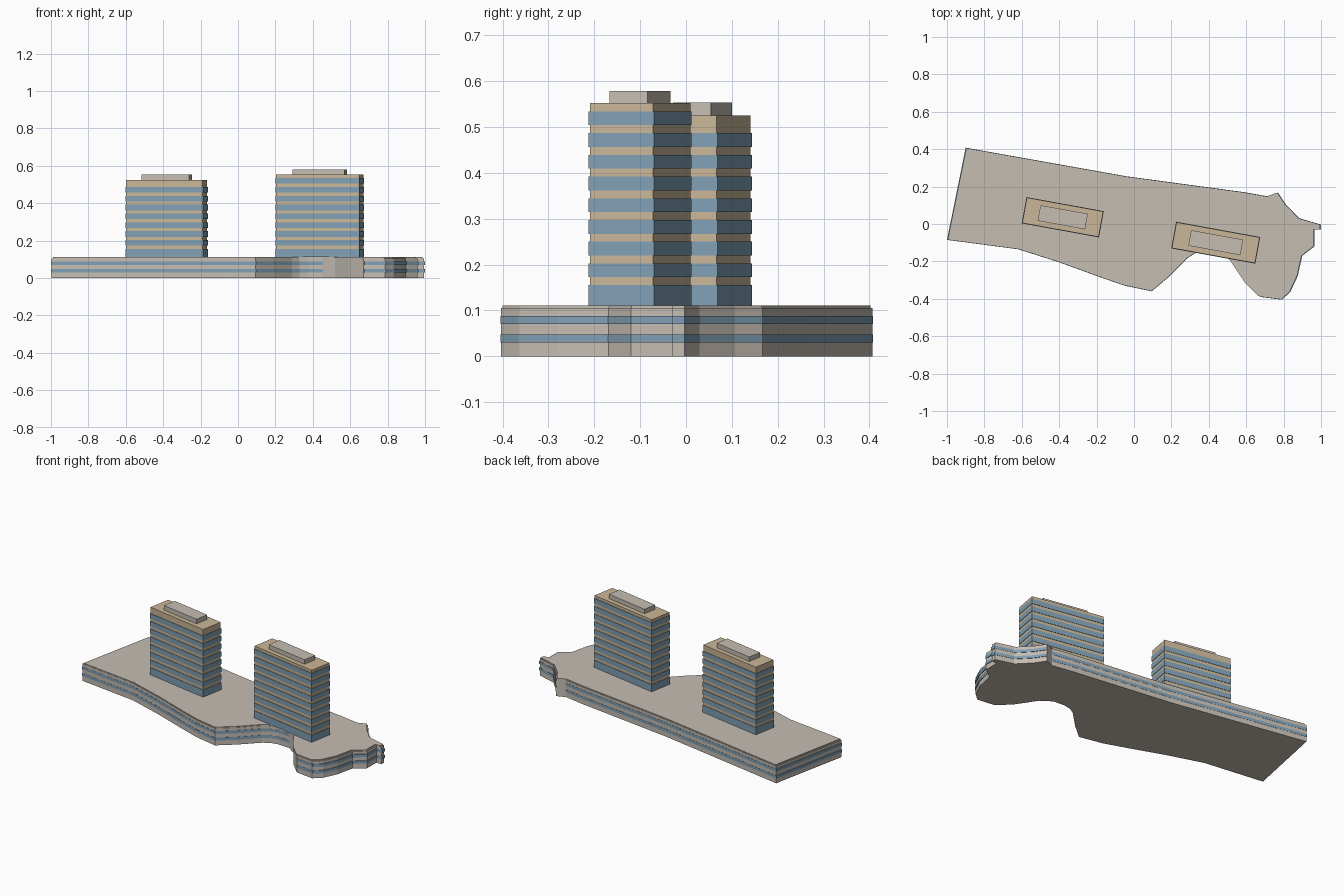
import bpy
import bmesh
import math
from mathutils import Vector, Matrix

cube = bpy.data.objects.get("Cube")
if cube:
    bpy.data.objects.remove(cube, do_unlink=True)


def make_material(name, colour):
    mat = bpy.data.materials.new(name)
    mat.use_nodes = True
    mat.diffuse_color = (*colour, 1)
    shader = next(n for n in mat.node_tree.nodes if n.type == "BSDF_PRINCIPLED")
    shader.inputs["Base Color"].default_value = (*colour, 1)
    return mat


STONE = make_material("warm grey stone", (0.56, 0.51, 0.45))
GLASS = make_material("blue glass", (0.22, 0.35, 0.46))
TAN = make_material("tan cladding", (0.59, 0.47, 0.31))


def prism(name, outline, bottom, top, mat):
    """Upright prism over any flat outline."""
    bm = bmesh.new()
    base = bm.faces.new([bm.verts.new((p.x, p.y, bottom)) for p in outline])
    grown = bmesh.ops.extrude_face_region(bm, geom=[base])["geom"]
    lifted = [v for v in grown if isinstance(v, bmesh.types.BMVert)]
    bmesh.ops.translate(bm, vec=(0, 0, top - bottom), verts=lifted)
    bmesh.ops.recalc_face_normals(bm, faces=bm.faces)
    mesh = bpy.data.meshes.new(name)
    bm.to_mesh(mesh)
    bm.free()
    mesh.materials.append(mat)
    obj = bpy.data.objects.new(name, mesh)
    bpy.context.collection.objects.link(obj)
    return obj


def scaled(outline, centre, factor):
    return [centre + (p - centre) * factor for p in outline]


def rectangle(centre, length, width, angle):
    turn = Matrix.Rotation(angle, 2)
    corners = ((-1, -1), (1, -1), (1, 1), (-1, 1))
    return [centre + turn @ Vector((sx * length / 2, sy * width / 2))
            for sx, sy in corners]


# Podium outline, running along the front, round the wing and back
site = [Vector(p) for p in (
    (-1, -.085), (-.62, -.135), (-.4, -.205), (-.18, -.285), (-.05, -.33),
    (.095, -.36), (.19, -.28), (.29, -.18), (.33, -.155), (.38, -.145),
    (.455, -.15), (.52, -.195), (.6, -.315), (.675, -.39), (.79, -.405),
    (.835, -.365), (.875, -.28), (.9, -.17), (.965, -.12), (.965, -.03),
    (1, -.03), (1, -.003), (.885, .03), (.81, .107), (.77, .168),
    (.715, .148), (.59, .17), (-.04, .255), (-.9, .408))]
site_centre = Vector((-.1, -.02))
DECK = 0.111

# Podium body, roof slab and window bands
prism("podium", scaled(site, site_centre, .996), 0, .105, STONE)
prism("podium_roof", scaled(site, site_centre, .988), .105, DECK, STONE)
for i, low in enumerate((.03, .07)):
    prism(f"podium_window_band_{i + 1}", site, low, low + .0175, GLASS)

# Towers: tan core, projecting glass bands on each floor, rooftop plant room
FLOOR = 0.0474
FIRST_TOP = 0.155
BAND = 0.030
LIP = 0.005
ANGLE = math.radians(-10.3)


def tower(name, centre, length, width, floors, top, plant_length, plant_top):
    core = rectangle(centre, length - LIP, width - LIP, ANGLE)
    glass = rectangle(centre, length, width, ANGLE)
    prism(f"{name}_core", core, DECK, top, TAN)
    for floor in range(floors):
        high = FIRST_TOP + floor * FLOOR
        low = high - BAND if floor else DECK
        prism(f"{name}_window_band_{floor + 1}", glass, low, high, GLASS)
    plant = rectangle(centre, plant_length, .084, ANGLE)
    prism(f"{name}_plant_room", plant, top, plant_top, STONE)


tower("right_tower", Vector((-.381, .036)), .42, .143, 8, .525, .257, .553)
tower("left_tower", Vector((.437, -.1)), .457, .145, 9, .552, .282, .579)
